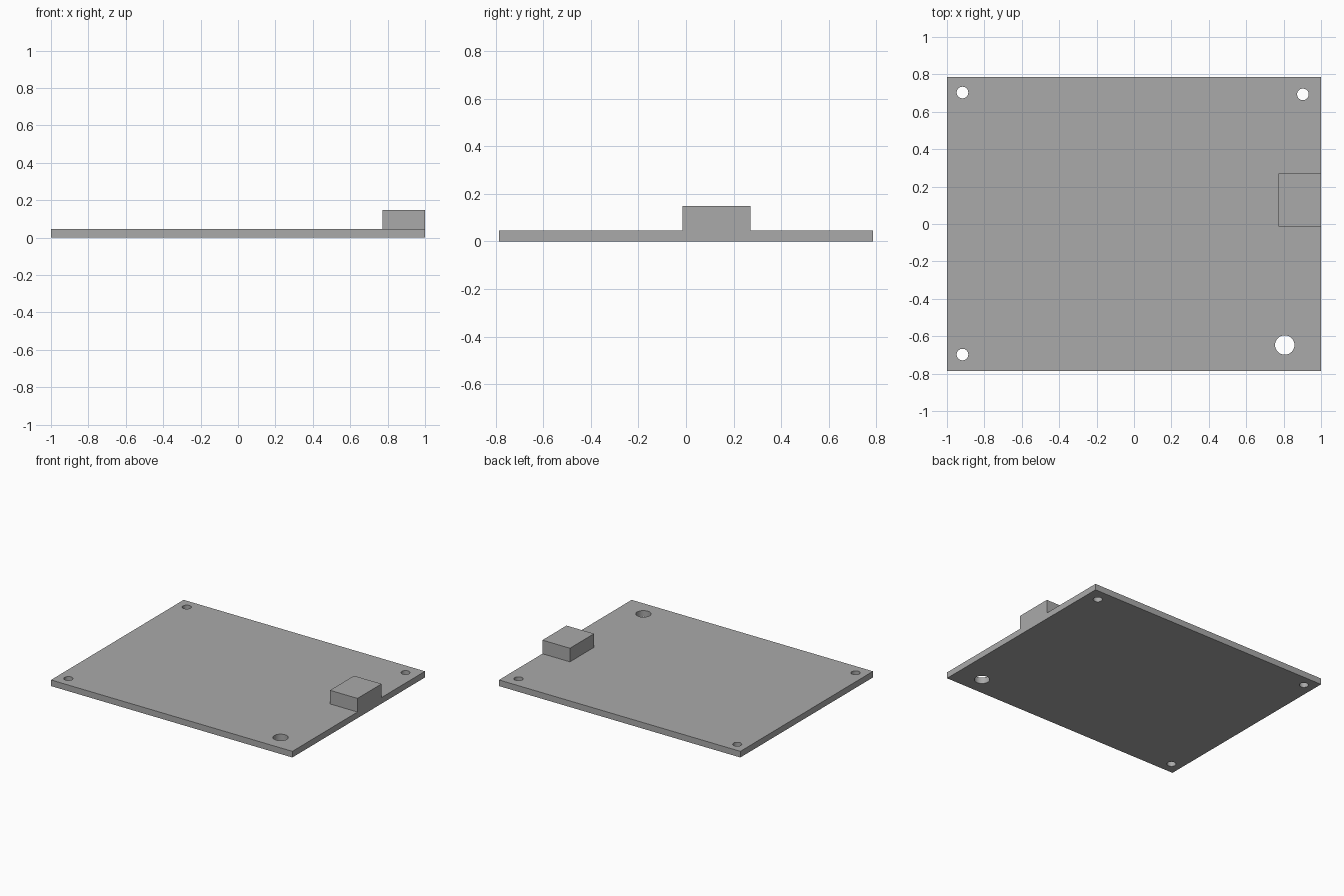
import bpy

if "Cube" in bpy.data.objects:
    bpy.data.objects.remove(bpy.data.objects["Cube"])

BOARD_TOP = 0.046
HOLES = [(-0.917, 0.703, 0.031), (0.903, 0.693, 0.031),
         (-0.917, -0.698, 0.031), (0.806, -0.647, 0.052)]

grey = bpy.data.materials.new("light grey")
grey.diffuse_color = (0.40, 0.40, 0.40, 1)
grey.use_nodes = True
grey.node_tree.nodes["Principled BSDF"].inputs["Base Color"].default_value = grey.diffuse_color


def box(name, low, high):
    centre = [(a + b) / 2 for a, b in zip(low, high)]
    bpy.ops.mesh.primitive_cube_add(size=1, location=centre)
    ob = bpy.context.object
    ob.name = name
    ob.scale = [b - a for a, b in zip(low, high)]
    bpy.ops.object.transform_apply(location=True, rotation=False, scale=True)
    ob.data.materials.append(grey)
    return ob


def combine(target, tool, operation):
    mod = target.modifiers.new(operation.title(), 'BOOLEAN')
    mod.operation = operation
    mod.solver = 'EXACT'
    mod.object = tool
    bpy.context.view_layer.objects.active = target
    bpy.ops.object.modifier_apply(modifier=mod.name)
    bpy.data.objects.remove(tool)


# Flat board with a connector block flush with its right edge
board = box("circuit_board", (-1, -0.785, 0), (1, 0.785, BOARD_TOP))
block = box("connector_block", (0.772, -0.014, 0.02), (1, 0.271, 0.148))
combine(board, block, 'UNION')

# Three mounting holes and one larger hole, drilled right through
for x, y, r in HOLES:
    bpy.ops.mesh.primitive_cylinder_add(vertices=48, radius=r, depth=0.3,
                                        location=(x, y, 0))
    drill = bpy.context.object
    drill.data.materials.append(grey)
    combine(board, drill, 'DIFFERENCE')

# Smooth hole walls, crisp edges
bpy.ops.object.select_all(action='DESELECT')
board.select_set(True)
bpy.context.view_layer.objects.active = board
bpy.ops.object.shade_smooth_by_angle()
